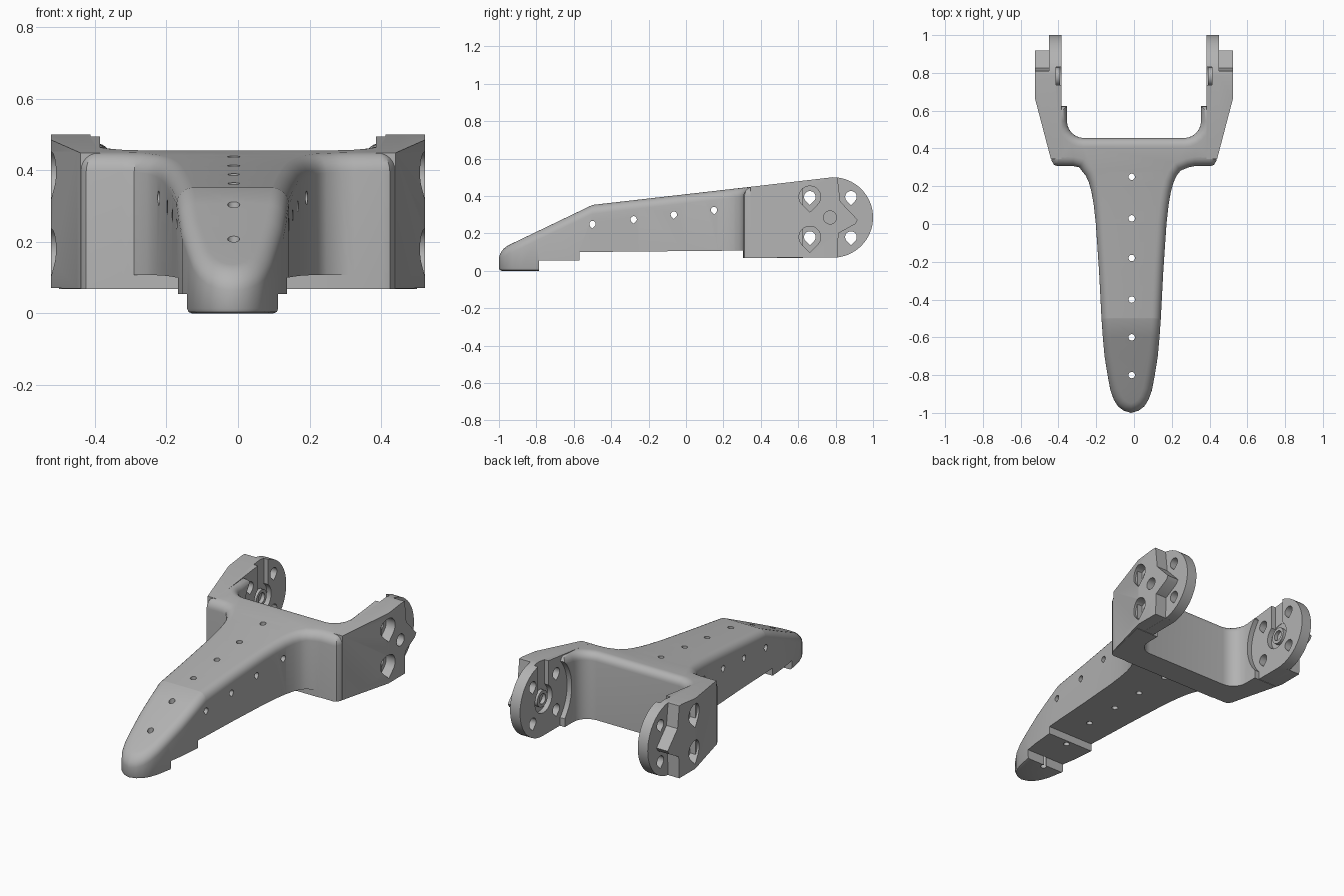
import bpy, bmesh, math
from mathutils import Vector

if "Cube" in bpy.data.objects:
    bpy.data.objects.remove(bpy.data.objects["Cube"])

grey = bpy.data.materials.new("plain grey")
grey.diffuse_color = (0.45, 0.45, 0.45, 1)
grey.use_nodes = True
grey.node_tree.nodes["Principled BSDF"].inputs["Base Color"].default_value = grey.diffuse_color


def finish(name, bm):
    bmesh.ops.recalc_face_normals(bm, faces=bm.faces[:])
    me = bpy.data.meshes.new(name)
    bm.to_mesh(me)
    bm.free()
    me.materials.append(grey)
    ob = bpy.data.objects.new(name, me)
    bpy.context.collection.objects.link(ob)
    return ob


def prism(name, pts, axis, a, b):
    """Extrude a (y, z) profile along x, or an (x, y) profile along z."""
    bm = bmesh.new()
    put = (lambda p, t: (t, p[0], p[1])) if axis == 'x' else (lambda p, t: (p[0], p[1], t))
    lo = [bm.verts.new(put(p, a)) for p in pts]
    hi = [bm.verts.new(put(p, b)) for p in pts]
    n = len(pts)
    bm.faces.new(lo)
    bm.faces.new(hi)
    for i in range(n):
        bm.faces.new((lo[i], lo[(i + 1) % n], hi[(i + 1) % n], hi[i]))
    return finish(name, bm)


def circle(cx, cy, r, n=24):
    return [(cx + r * math.cos(2 * math.pi * i / n), cy + r * math.sin(2 * math.pi * i / n)) for i in range(n)]


def teardrop(cx, cy, r, n=20):
    # round above, 45 degree point below
    arc = [math.radians(-45 + 270 * i / n) for i in range(n + 1)]
    return [(cx + r * math.cos(t), cy + r * math.sin(t)) for t in arc] + [(cx, cy - r * 1.41)]


def cut(ob, cutter, op='DIFFERENCE'):
    m = ob.modifiers.new("cut", 'BOOLEAN')
    m.object, m.operation, m.solver = cutter, op, 'EXACT'
    bpy.context.view_layer.objects.active = ob
    bpy.ops.object.modifier_apply(modifier=m.name)
    bpy.data.objects.remove(cutter)


def smooth(ob, angle=32):
    bpy.ops.object.select_all(action='DESELECT')
    ob.select_set(True)
    bpy.context.view_layer.objects.active = ob
    bpy.ops.object.shade_smooth_by_angle(angle=math.radians(angle))


def top(y):
    # sloped upper surface with a crease near the tip
    return 0.352 + (y + 0.5) * (0.1145 if y > -0.5 else 0.48)


# Body plan: tapered arm, crossbar and the inner corners of the fork
half = [(0.04, -0.988), (0.07, -0.965), (0.092, -0.93), (0.11, -0.88), (0.125, -0.8), (0.141, -0.7),
        (0.15, -0.6), (0.157, -0.5), (0.17, -0.25), (0.187, 0), (0.198, 0.1), (0.21, 0.17), (0.224, 0.22),
        (0.24, 0.255), (0.262, 0.283), (0.29, 0.3), (0.325, 0.307), (0.405, 0.307), (0.424, 0.313),
        (0.436, 0.335), (0.5, 0.625), (0.355, 0.625)]
half += [(0.265 + 0.09 * math.cos(math.radians(t)), 0.545 - 0.09 * math.sin(math.radians(t)))
         for t in range(0, 91, 15)]
shift = lambda x, y: x - 0.015 if y < 0.29 else x
outline = [Vector((-0.015, -1))] + [Vector((shift(x, y), y)) for x, y in half] \
    + [Vector((shift(-x, y), y)) for x, y in reversed(half)]
n = len(outline)


def inset(i, d):
    p, a, b = outline[i], outline[i - 1], outline[(i + 1) % n]
    e, f = (p - a).normalized(), (b - p).normalized()
    n1, n2 = Vector((-e.y, e.x)), Vector((-f.y, f.x))
    return p + (n1 + n2) * (d / (1 + n1.dot(n2)))


# Stacked rings give the rounded rim; the top is then sheared onto the slope
R, r = 0.048, 0.014
rings = [(r, 0.0, False), (r * 0.3, r * 0.3, False), (0, r, False)]
for k in range(7):
    t = math.radians(15 * k)
    rings.append((R * (1 - math.cos(t)), 1 - R * (1 - math.sin(t)), True))
bm = bmesh.new()
loops = [[bm.verts.new((*inset(i, d), z)) for i in range(n)] for d, z, _ in rings]
for a, b in zip(loops, loops[1:]):
    for i in range(n):
        bm.faces.new((a[i], a[(i + 1) % n], b[(i + 1) % n], b[i]))
bm.faces.new(loops[0])
bm.faces.new(loops[-1])
bmesh.ops.bisect_plane(bm, geom=bm.verts[:] + bm.edges[:] + bm.faces[:], dist=1e-4,
                       plane_co=(0, -0.5, 0), plane_no=(0, 1, 0))
for v in bm.verts:
    if v.co.z > 0.5:
        v.co.z += top(v.co.y) - 1
bmesh.ops.triangulate(bm, faces=[f for f in bm.faces if len(f.verts) > 4])
body = finish("body", bm)

# Stepped underside
cut(body, prism("step_cutter", [(-0.785, -0.1), (-0.785, 0.055), (-0.57, 0.055), (-0.57, 0.1), (0.304, 0.108),
                                (0.304, 0.068), (1.1, 0.068), (1.1, -0.1)], 'x', -1, 1))
# Vertical and sideways through holes
for y in (0.25, 0.03, -0.18, -0.4, -0.6, -0.8):
    cut(body, prism("hole_cutter", circle(-0.012, y, 0.017, 16), 'z', -0.2, 0.8))
for y, z in ((-0.5, 0.25), (-0.28, 0.275), (-0.065, 0.3), (0.15, 0.325)):
    cut(body, prism("hole_cutter", teardrop(y, z, 0.017, 14), 'x', -0.6, 0.6))
# Round clearance on the fork's inner walls
for s in (-1, 1):
    cut(body, prism("clearance_cutter", circle(0.81, 0.285, 0.25, 64), 'x', s * 0.25, s * 0.44))
smooth(body)

# Fork ends: round inner plate plus a thicker outer cheek with a pointed edge
CY, CZ, CR = 0.785, 0.285, 0.215
disc_edge = [(CY + CR * math.cos(t), CZ + CR * math.sin(t))
             for t in (math.radians(-90 + 180 * i / 32) for i in range(33))]
plate_pts = [(0.345, 0.07)] + disc_edge + [(0.345, top(0.345))]
cheek_pts = [(0.345, 0.07), (0.81, 0.0712), (0.815, 0.2), (0.905, 0.25), (0.918, 0.272), (0.825, 0.37),
             (0.81, 0.4985), (0.785, 0.5), (0.345, top(0.345))]
for s, side in ((-1, "left"), (1, "right")):
    plate = prism(side + "_fork_end", plate_pts, 'x', s * 0.385, s * 0.45)
    cut(plate, prism("cheek", cheek_pts, 'x', s * 0.42, s * 0.523), 'UNION')
    # slanted outer front face
    cut(plate, prism("slant_cutter", [(s * 0.418, 0.26), (s * 0.523, 0.66), (s * 0.7, 0.66), (s * 0.7, 0.26)],
                     'z', -0.2, 0.8))
    # screw holes, the front pair with countersinks
    for y in (0.662, 0.882):
        for z in (0.395, 0.18):
            cut(plate, prism("screw_cutter", teardrop(y, z, 0.031), 'x', s * 0.3, s * 0.6))
            if y < 0.7:
                cut(plate, prism("sink_cutter", teardrop(y, z, 0.058), 'x', s * 0.465, s * 0.6))
    # shaft slot and round seat inside
    cut(plate, prism("slot_cutter", [(0.735, CZ), (0.83, CZ), (0.83, 0.6), (0.735, 0.6)], 'x', s * 0.3, s * 0.412))
    cut(plate, prism("seat_cutter", circle(0.78, CZ, 0.08, 32), 'x', s * 0.3, s * 0.414))
    if s > 0:
        cut(plate, prism("pin_cutter", circle(0.77, CZ, 0.035), 'x', 0.46, 0.6))
    smooth(plate)
    # raised ring in the seat
    ring = prism(side + "_seat_ring", circle(0.78, CZ, 0.048, 32), 'x', s * 0.392, s * 0.43)
    cut(ring, prism("bore_cutter", circle(0.78, CZ, 0.03), 'x', s * 0.3, s * 0.42))
    smooth(ring)
